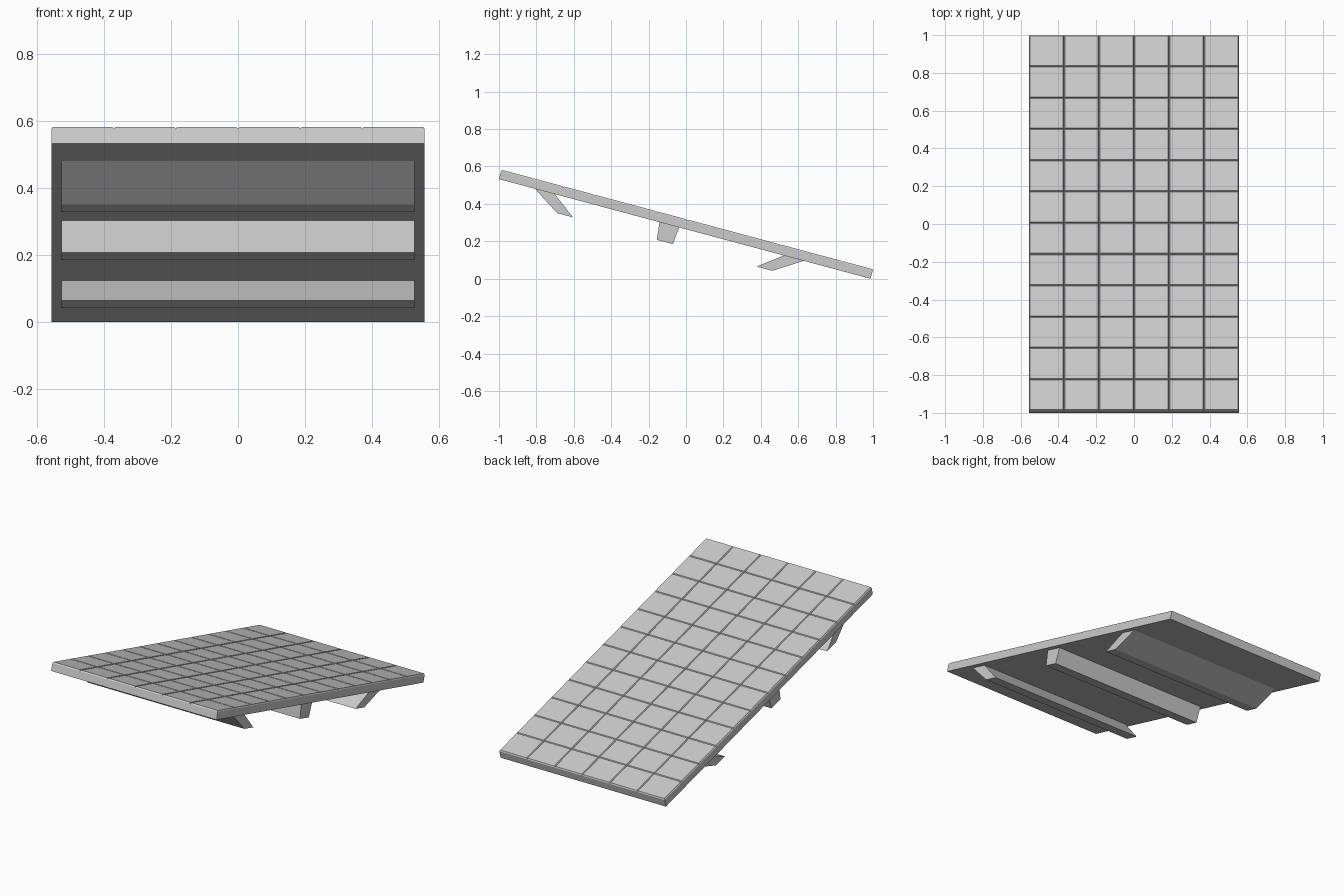
import bpy, bmesh
from math import radians, sin, cos
from mathutils import Vector

if "Cube" in bpy.data.objects:
    bpy.data.objects.remove(bpy.data.objects["Cube"])

TILT = radians(15)
WIDTH, LENGTH, THICK = 1.112, 2.057, 0.052
GROOVE, BEVEL = 0.007, 0.006
HEIGHT = LENGTH * sin(TILT) + THICK * cos(TILT)


def finish(name, bm):
    """Turn a bmesh in panel-local space into a tilted object."""
    bmesh.ops.recalc_face_normals(bm, faces=bm.faces[:])
    mesh = bpy.data.meshes.new(name)
    bm.to_mesh(mesh)
    bm.free()
    ob = bpy.data.objects.new(name, mesh)
    bpy.context.collection.objects.link(ob)
    ob.location = (0, 0, HEIGHT / 2)
    ob.rotation_euler = (-TILT, 0, 0)
    return ob


def panel():
    # 6 x 12 cell surface
    bm = bmesh.new()
    bmesh.ops.create_grid(bm, x_segments=6, y_segments=12, size=0.5)
    for v in bm.verts:
        v.co = Vector((v.co.x * WIDTH, v.co.y * LENGTH, THICK / 2 - GROOVE))
    cells = bm.faces[:]
    # side walls and underside
    rim = [e for e in bm.edges if e.is_boundary]
    ext = bmesh.ops.extrude_edge_only(bm, edges=rim)["geom"]
    for v in ext:
        if isinstance(v, bmesh.types.BMVert):
            v.co.z = -THICK / 2
    low = [e for e in bm.edges if e.is_boundary]
    bmesh.ops.holes_fill(bm, edges=low, sides=0)
    bmesh.ops.recalc_face_normals(bm, faces=bm.faces[:])
    # raised, bevelled cells leave V grooves between them
    bmesh.ops.inset_individual(bm, faces=cells, thickness=BEVEL, depth=GROOVE)
    finish("solar_panel", bm)


def rail(name, centre, lean, half=0.526, depth=0.095):
    # tapered cross-section, sheared along the panel by lean
    top, bottom = -THICK / 2, -THICK / 2 - depth
    section = [(centre - 0.055, top), (centre + 0.055, top),
               (centre + lean + 0.044, bottom), (centre + lean - 0.044, bottom)]
    bm = bmesh.new()
    face = bm.faces.new([bm.verts.new((-half, y, z)) for y, z in section])
    ext = bmesh.ops.extrude_face_region(bm, geom=[face], use_keep_orig=True)["geom"]
    for v in ext:
        if isinstance(v, bmesh.types.BMVert):
            v.co.x = half
    finish(name, bm)


panel()
rail("upper_rail", -0.774, 0.137)
rail("middle_rail", -0.085, 0.0)
rail("lower_rail", 0.604, -0.137)
